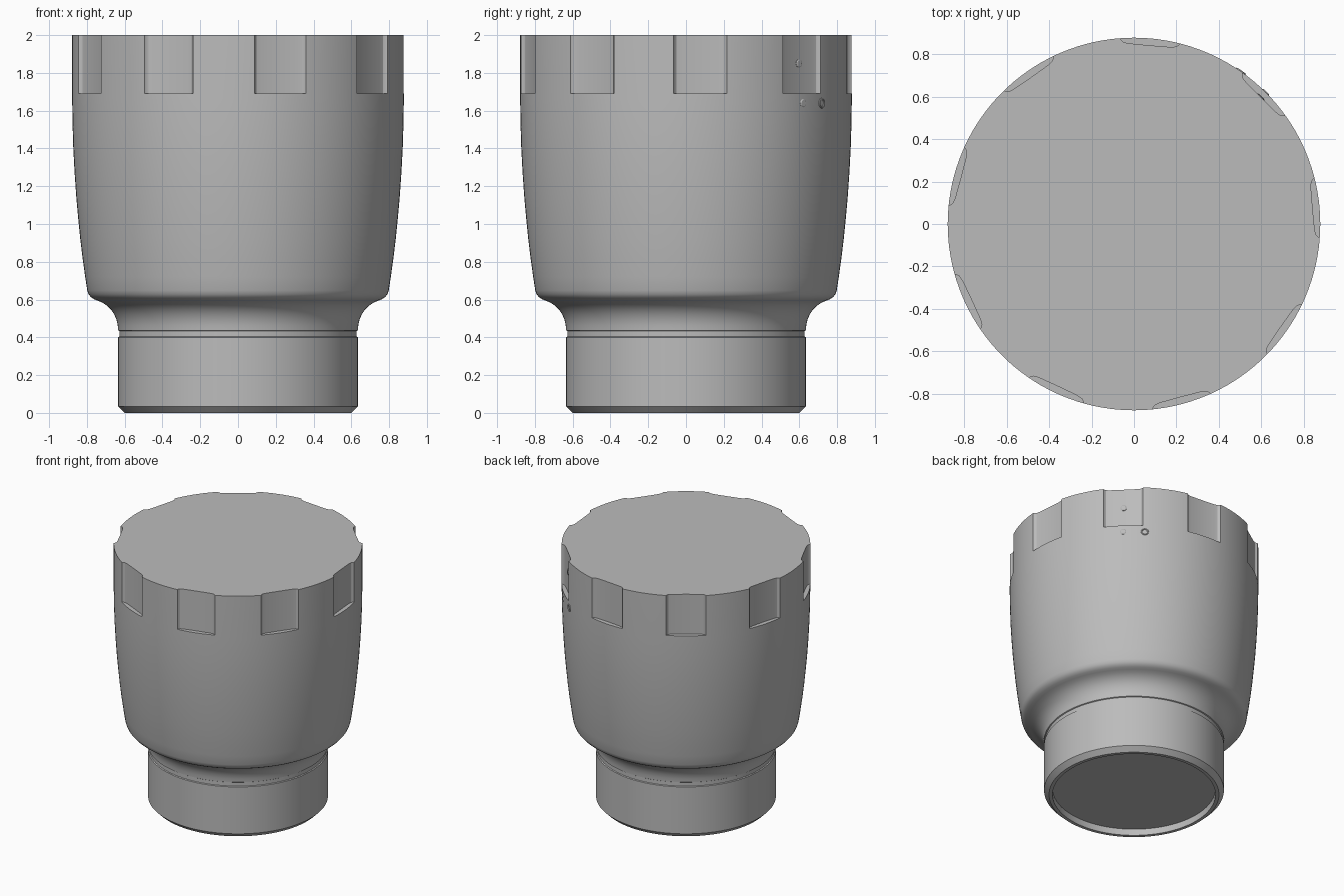
import bpy, bmesh
from math import cos, sin, pi, radians
from mathutils import Matrix

cube = bpy.data.objects.get("Cube")
if cube:
    bpy.data.objects.remove(cube, do_unlink=True)

grey = bpy.data.materials.new("plain grey")
grey.use_nodes = True
COLOUR = (0.5, 0.5, 0.5, 1)
grey.diffuse_color = COLOUR
grey.node_tree.nodes["Principled BSDF"].inputs["Base Color"].default_value = COLOUR


def add_object(name, bm):
    bmesh.ops.recalc_face_normals(bm, faces=bm.faces)
    mesh = bpy.data.meshes.new(name)
    bm.to_mesh(mesh)
    bm.free()
    mesh.materials.append(grey)
    obj = bpy.data.objects.new(name, mesh)
    bpy.context.collection.objects.link(obj)
    return obj


def smooth(obj):
    bpy.ops.object.select_all(action='DESELECT')
    obj.select_set(True)
    bpy.context.view_layer.objects.active = obj
    bpy.ops.object.shade_smooth_by_angle(angle=radians(28))


def lathe(name, profile, steps=144):
    """Spin (radius, height) points round z; both ends become flat caps."""
    bm = bmesh.new()
    rings = [[bm.verts.new((r * cos(2 * pi * i / steps), r * sin(2 * pi * i / steps), z))
              for i in range(steps)] for r, z in profile]
    for low, high in zip(rings, rings[1:]):
        for i in range(steps):
            j = (i + 1) % steps
            bm.faces.new((low[i], low[j], high[j], high[i]))
    bm.faces.new(rings[0][::-1])
    bm.faces.new(rings[-1])
    return add_object(name, bm)


# Collar: recessed underside, chamfered foot, fine groove near the top
collar = lathe("collar", [(0.575, 0.05), (0.575, 0), (0.6, 0), (0.635, 0.035), (0.635, 0.4),
                          (0.628, 0.404), (0.628, 0.433), (0.635, 0.437), (0.635, 0.44)])
smooth(collar)

# Knob body: flared neck, rounded shoulder, gently swelling grip
body = lathe("knob_body", [
    (0.635, 0.438), (0.637, 0.465), (0.644, 0.495), (0.656, 0.523), (0.673, 0.548),
    (0.694, 0.568), (0.718, 0.584), (0.742, 0.594), (0.762, 0.602), (0.779, 0.613),
    (0.791, 0.628), (0.798, 0.648), (0.809, 0.72), (0.823, 0.82), (0.835, 0.92),
    (0.846, 1.03), (0.856, 1.14), (0.865, 1.27), (0.872, 1.4), (0.876, 1.53),
    (0.878, 1.66), (0.878, 2)])

# Nine finger flutes cut into the rim
FLUTE_BASE, FLUTES = 1.69, 9
half = [(0.845, 0), (0.846, 0.1), (0.85, 0.125), (0.86, 0.138), (0.88, 0.148), (0.93, 0.165)]
outline = [(x, -y) for x, y in half[:0:-1]] + half
bm = bmesh.new()
for k in range(FLUTES):
    turn = Matrix.Rotation(radians(5) + 2 * pi * k / FLUTES, 4, 'Z')
    base = bm.faces.new([bm.verts.new(turn @ Matrix.Translation((x, y, FLUTE_BASE)).translation)
                         for x, y in outline])
    top = bmesh.ops.extrude_face_region(bm, geom=[base])["geom"]
    bmesh.ops.translate(bm, vec=(0, 0, 0.5),
                        verts=[v for v in top if isinstance(v, bmesh.types.BMVert)])
cutter = add_object("flute_cutter", bm)
cutter.hide_render = True
cut = body.modifiers.new("flutes", 'BOOLEAN')
cut.operation, cut.solver, cut.object = 'DIFFERENCE', 'EXACT', cutter
bpy.context.view_layer.update()
graph = bpy.context.evaluated_depsgraph_get()
body_mesh = bpy.data.meshes.new_from_object(body.evaluated_get(graph))
body.modifiers.clear()
body.data = body_mesh
bpy.data.objects.remove(cutter, do_unlink=True)
smooth(body)

# Small raised marker ring and two studs on the rear side
bpy.ops.mesh.primitive_torus_add(major_radius=0.022, minor_radius=0.006,
                                 major_segments=24, minor_segments=8)
ring = bpy.context.object
ring.name = "marker_ring"
ring.data.materials.append(grey)


def place(obj, degrees, radius, height):
    obj.matrix_world = (Matrix.Rotation(radians(degrees), 4, 'Z')
                        @ Matrix.Translation((radius, 0, height))
                        @ Matrix.Rotation(pi / 2, 4, 'Y'))
    smooth(obj)


place(ring, 55, 0.877, 1.64)
for name, radius, height in (("lower_stud", 0.876, 1.64), ("upper_stud", 0.845, 1.85)):
    stud = lathe(name, [(0.022, -0.005), (0.022, 0.002), (0.016, 0.006)], 24)
    place(stud, 45, radius, height)
